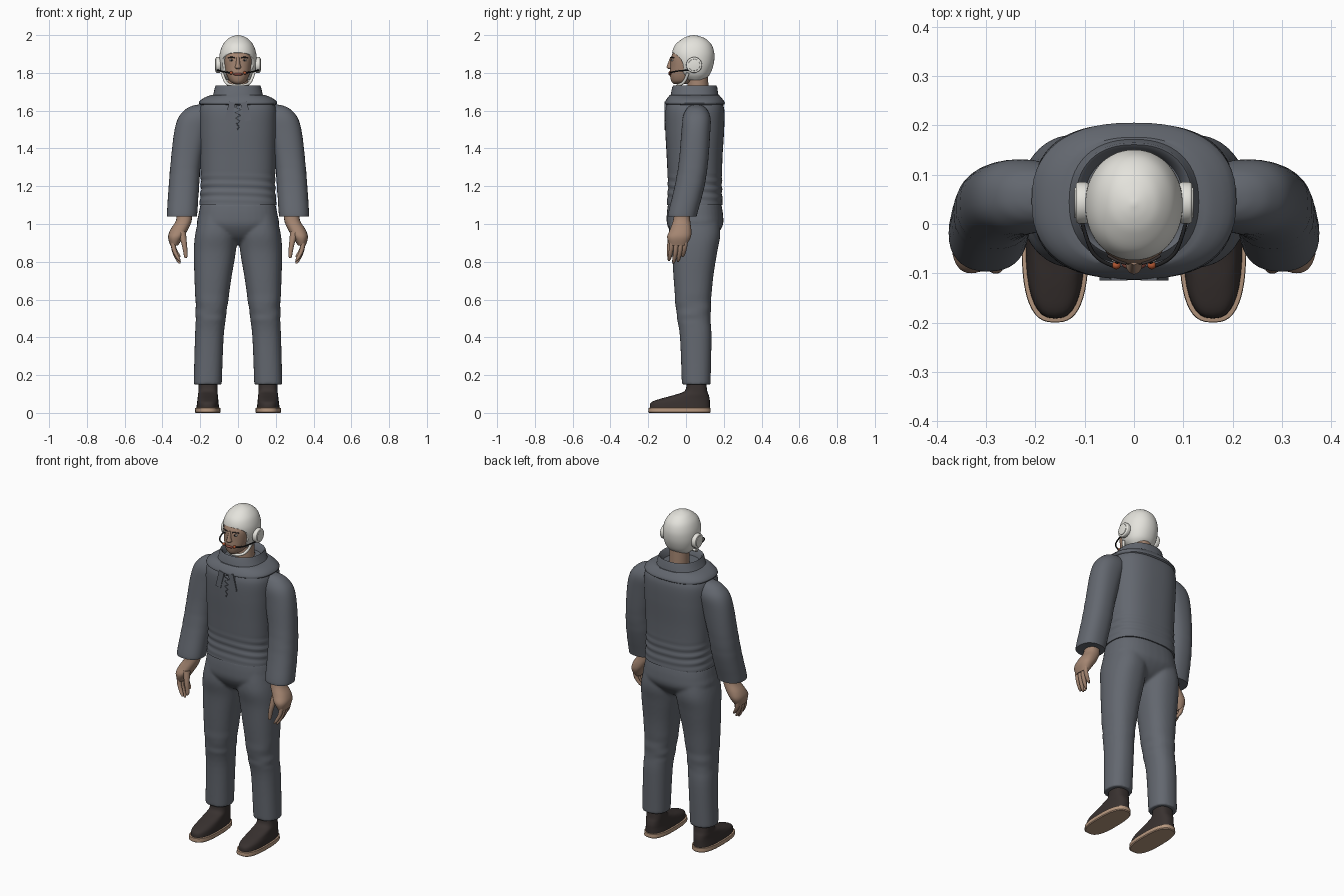
import bpy, bmesh, math
from mathutils import Matrix, Vector

old = bpy.data.objects.get("Cube")
if old:
    bpy.data.objects.remove(old, do_unlink=True)


def material(name, *rgb):
    mat = bpy.data.materials.new(name)
    mat.use_nodes = True
    mat.diffuse_color = (*rgb, 1)
    mat.node_tree.nodes["Principled BSDF"].inputs["Base Color"].default_value = (*rgb, 1)
    return mat


suit = material("suit_grey", .125, .137, .16)
shell = material("helmet_white", .78, .77, .72)
skin = material("skin", .37, .235, .165)
leather = material("shoe_brown", .04, .031, .029)
tan = material("sole_tan", .47, .31, .21)
black = material("boom_black", .015, .015, .016)
orange = material("mic_orange", .42, .09, .03)
lip = material("lip_red", .25, .07, .05)
white = material("eye_white", .7, .68, .65)


def finish(name, bm, mat, angle=40):
    """Turn a bmesh into a smooth object with sharp creases."""
    bmesh.ops.recalc_face_normals(bm, faces=bm.faces)
    for face in bm.faces:
        face.smooth = True
    mesh = bpy.data.meshes.new(name)
    bm.to_mesh(mesh)
    bm.free()
    mesh.set_sharp_from_angle(angle=math.radians(angle))
    mesh.materials.append(mat)
    obj = bpy.data.objects.new(name, mesh)
    bpy.context.scene.collection.objects.link(obj)
    return obj


def wide(z, half, front, back):
    """Section that is symmetric about the middle plane."""
    return (z, -half, half, front, back)


def spline(secs, steps):
    """Catmull-Rom interpolation between sections."""
    out = []
    for i in range(len(secs) - 1):
        quad = [Vector(secs[min(max(j, 0), len(secs) - 1)]) for j in range(i - 1, i + 3)]
        a, b, c, d = quad
        for k in range(steps):
            t = k / steps
            out.append(b + (c - a) * t / 2 + (a * 2 - b * 5 + c * 4 - d) * t * t / 2
                       + (b * 3 - a - c * 3 + d) * t ** 3 / 2)
    return out + [Vector(secs[-1])]


def add_loft(bm, secs, side=1, steps=5, power=2.3, seg=36, folds=None):
    """Stack of superellipse rings; each section is z, x-min, x-max, y-min, y-max."""
    rings = []
    for z, x0, x1, y0, y1 in spline(secs, steps):
        ring = []
        for k in range(seg):
            a = math.tau * k / seg
            c, s = math.cos(a), math.sin(a)
            grow = 1
            if folds and folds[0] < z < folds[1]:
                u = (z - folds[0]) / (folds[1] - folds[0])
                grow += folds[2] * math.sin(math.pi * u) * math.sin(u * folds[3] + 2 * s + c)
            px = math.copysign(abs(c) ** (2 / power), c) * grow
            py = math.copysign(abs(s) ** (2 / power), s) * grow
            ring.append(bm.verts.new((side * ((x0 + x1) + (x1 - x0) * px) / 2,
                                      ((y0 + y1) + (y1 - y0) * py) / 2, z)))
        rings.append(ring)
    for low, high in zip(rings, rings[1:]):
        for k in range(seg):
            n = (k + 1) % seg
            bm.faces.new((low[k], low[n], high[n], high[k]))
    bm.faces.new(rings[0])
    bm.faces.new(rings[-1])


def loft(name, secs, mat, **options):
    bm = bmesh.new()
    add_loft(bm, secs, **options)
    return finish(name, bm, mat)


def ball(name, center, radii, mat):
    bm = bmesh.new()
    bmesh.ops.create_uvsphere(bm, u_segments=20, v_segments=12, radius=1,
                              matrix=Matrix.Translation(center) @ Matrix.Diagonal((*radii, 1)))
    return finish(name, bm, mat)


def disc(name, center, radius, depth, mat, bevel=0):
    """Cylinder lying along x."""
    bm = bmesh.new()
    bmesh.ops.create_cone(bm, cap_ends=True, segments=40, radius1=radius, radius2=radius, depth=depth,
                          matrix=Matrix.Translation(center) @ Matrix.Rotation(math.pi / 2, 4, 'Y'))
    if bevel:
        rims = [e for e in bm.edges if any(len(f.verts) > 4 for f in e.link_faces)]
        bmesh.ops.bevel(bm, geom=rims, offset=bevel, segments=3, affect='EDGES', profile=.5)
    return finish(name, bm, mat)


def tube(name, points, radius, mat, kind='NURBS'):
    curve = bpy.data.curves.new(name, 'CURVE')
    curve.dimensions = '3D'
    curve.bevel_depth = radius
    curve.bevel_resolution = 3
    curve.use_fill_caps = True
    path = curve.splines.new(kind)
    path.points.add(len(points) - 1)
    for p, co in zip(path.points, points):
        p.co = (*co, 1)
    if kind == 'NURBS':
        path.use_endpoint_u = True
        path.order_u = 3
    curve.materials.append(mat)
    obj = bpy.data.objects.new(name, curve)
    bpy.context.scene.collection.objects.link(obj)
    return obj


# Trousers: pelvis and two legs fused into one skin
leg = [(.15, .086, .235, -.022, .13), (.4, .076, .228, -.032, .135), (.52, .062, .224, -.05, .13),
       (.7, .037, .23, -.065, .142), (.85, .012, .234, -.075, .165), (.95, .004, .226, -.09, .182),
       (1.06, .01, .2, -.08, .17)]
bm = bmesh.new()
for side in (1, -1):
    add_loft(bm, leg, side, folds=(.46, .64, .03, 22))
add_loft(bm, [wide(.89, .05, .0, .09), wide(.93, .13, -.06, .15), wide(.99, .212, -.098, .194),
              wide(1.05, .209, -.102, .196), wide(1.11, .197, -.095, .186)], power=2.5)
pants = finish("trousers", bm, suit)
remesh = pants.modifiers.new("fuse", 'REMESH')
remesh.mode = 'VOXEL'
remesh.voxel_size = .008
remesh.use_smooth_shade = True
relax = pants.modifiers.new("relax", 'SMOOTH')
relax.factor = .5
relax.iterations = 5

# Pullover, cape and standing collar
loft("pullover", [wide(1.1, .204, -.102, .194), wide(1.2, .197, -.096, .19), wide(1.35, .2, -.102, .193),
                  wide(1.5, .205, -.11, .202), wide(1.6, .204, -.11, .203), wide(1.65, .185, -.095, .19)],
     suit, power=2.6, steps=14, seg=64, folds=(1.1, 1.28, .018, 26))
loft("cape_collar", [wide(1.63, .195, -.1, .196), wide(1.636, .206, -.112, .205), wide(1.648, .205, -.11, .203),
                     wide(1.668, .18, -.098, .188), wide(1.682, .145, -.086, .176)],
     suit, steps=2, power=2.4, seg=56)
loft("standing_collar", [wide(1.65, .16, -.09, .18), wide(1.68, .132, -.082, .172), wide(1.725, .122, -.073, .165),
                         wide(1.732, .118, -.068, .161), wide(1.726, .11, -.06, .153), wide(1.69, .1, -.05, .143)],
     suit, steps=1, seg=56)

# Neck opening: two hanging flaps and a laced slit
for side, label in ((1, "left_"), (-1, "right_")):
    bm = bmesh.new()
    bmesh.ops.create_cube(bm, size=1, matrix=Matrix.Translation((side * .042, -.109, 1.595))
                          @ Matrix.Rotation(side * -.24, 4, 'Y') @ Matrix.Diagonal((.034, .012, .1, 1)))
    finish(label + "neck_flap", bm, suit)
tube("neck_lacing", [((-1) ** i * (.02 - .0018 * i), -.111, 1.635 - .015 * i) for i in range(10)],
     .003, suit, 'POLY')

# Head, face and neck
loft("neck", [wide(1.67, .056, .005, .122), wide(1.8, .054, .01, .115)], skin, power=2)
loft("face", [wide(1.742, .022, -.066, .01), wide(1.757, .044, -.078, .04), wide(1.79, .06, -.085, .06),
              wide(1.83, .069, -.083, .07), wide(1.88, .073, -.08, .07), wide(1.92, .068, -.062, .06)],
     skin, power=2.2)
loft("nose", [wide(1.82, .008, -.09, -.06), wide(1.828, .017, -.102, -.06), wide(1.845, .012, -.098, -.06),
              wide(1.885, .008, -.083, -.06)], skin, seg=16, power=2)
ball("lips", (0, -.08, 1.793), (.026, .013, .008), lip)

# Helmet with a rounded opening for the face
helmet = loft("helmet", [wide(1.763, .06, .0, .1), wide(1.79, .082, -.03, .125), wide(1.83, .095, -.055, .142),
                         wide(1.87, .099, -.071, .15), wide(1.91, .095, -.073, .149), wide(1.95, .08, -.056, .135),
                         wide(1.98, .054, -.02, .105), wide(1.994, .028, .01, .072), wide(2, .004, .037, .045)],
              shell, power=2.1, seg=56)
cutter = disc("opening_cutter", (0, -.1, 1.826), .086, .4, shell)
cutter.hide_render = True
cutter.hide_viewport = True
cutter.display_type = 'WIRE'
cut = helmet.modifiers.new("face_opening", 'BOOLEAN')
cut.operation = 'DIFFERENCE'
cut.object = cutter
cut.solver = 'EXACT'
tube("chin_strap", [(-.084, .01, 1.8), (-.07, -.005, 1.75), (-.035, -.045, 1.732), (.035, -.045, 1.732),
                    (.07, -.005, 1.75), (.084, .01, 1.8)], .008, shell)

# Paired parts
palm = [(.885, .318, .358, -.085, .0), (.93, .29, .37, -.1, .025), (.97, .265, .358, -.085, .028),
        (1.02, .245, .328, -.068, .022), (1.08, .248, .325, -.06, .02)]
sleeve = [(1.04, .22, .372, -.09, .057), (1.055, .216, .376, -.095, .06), (1.2, .206, .367, -.06, .098),
          (1.33, .195, .356, -.038, .117), (1.48, .16, .339, -.025, .128), (1.56, .13, .317, -.018, .13),
          (1.605, .12, .28, .0, .112), (1.625, .13, .243, .02, .09), (1.632, .15, .21, .04, .07)]
shoe = [(.024, .1, .22, -.192, .126), (.055, .103, .217, -.185, .126), (.075, .105, .214, -.135, .125),
        (.095, .107, .212, -.062, .12), (.118, .108, .209, -.005, .112), (.17, .108, .208, .002, .106)]
sole = [(.0, .096, .224, -.194, .126), (.005, .092, .228, -.2, .131), (.026, .093, .227, -.199, .13),
        (.028, .1, .22, -.19, .124)]

for side, label in ((1, "left_"), (-1, "right_")):
    loft(label + "sleeve", sleeve, suit, side=side, folds=(1.08, 1.4, .012, 30))
    loft(label + "palm", palm, skin, side=side)
    # Four curled fingers and a thumb
    for i, length in enumerate((.105, .12, .11, .085)):
        y = -.075 + .024 * i
        finger = [(.91 - length * t, .344 - bend - r, .344 - bend + r, y - r - lean, y + r - lean)
                  for t, bend, r, lean in ((0, 0, .013, 0), (.45, .006, .012, .004),
                                           (.85, .026, .01, .012), (1, .036, .005, .016))]
        loft(label + "finger", finger[::-1], skin, side=side, power=2, seg=12, steps=3)
    loft(label + "thumb", [(.82, .272, .283, -.097, -.086), (.835, .266, .287, -.1, -.078),
                           (.89, .27, .298, -.1, -.07), (.96, .276, .32, -.09, -.045)],
         skin, side=side, power=2, seg=14)
    loft(label + "shoe", shoe, leather, side=side, power=2.6)
    loft(label + "sole", sole, tan, side=side, power=2.7, steps=1, seg=48)
    # Headset
    disc(label + "ear_cup", (side * .105, .043, 1.842), .042, .026, shell, .006)
    disc(label + "ear_plate", (side * .117, .043, 1.842), .031, .008, shell, .002)
    tube(label + "mic_boom", [(side * .112, .03, 1.815), (side * .098, -.03, 1.812),
                              (side * .075, -.075, 1.805), (side * .038, -.086, 1.8)], .004, black)
    ball(label + "microphone", (side * .036, -.084, 1.8), (.009, .008, .009), orange)
    # Eyes and brows
    ball(label + "eye", (side * .034, -.071, 1.867), (.012, .008, .006), white)
    ball(label + "pupil", (side * .034, -.077, 1.867), (.005, .004, .005), black)
    tube(label + "brow", [(side * .016, -.08, 1.88), (side * .034, -.077, 1.886),
                          (side * .053, -.064, 1.88)], .003, leather)
